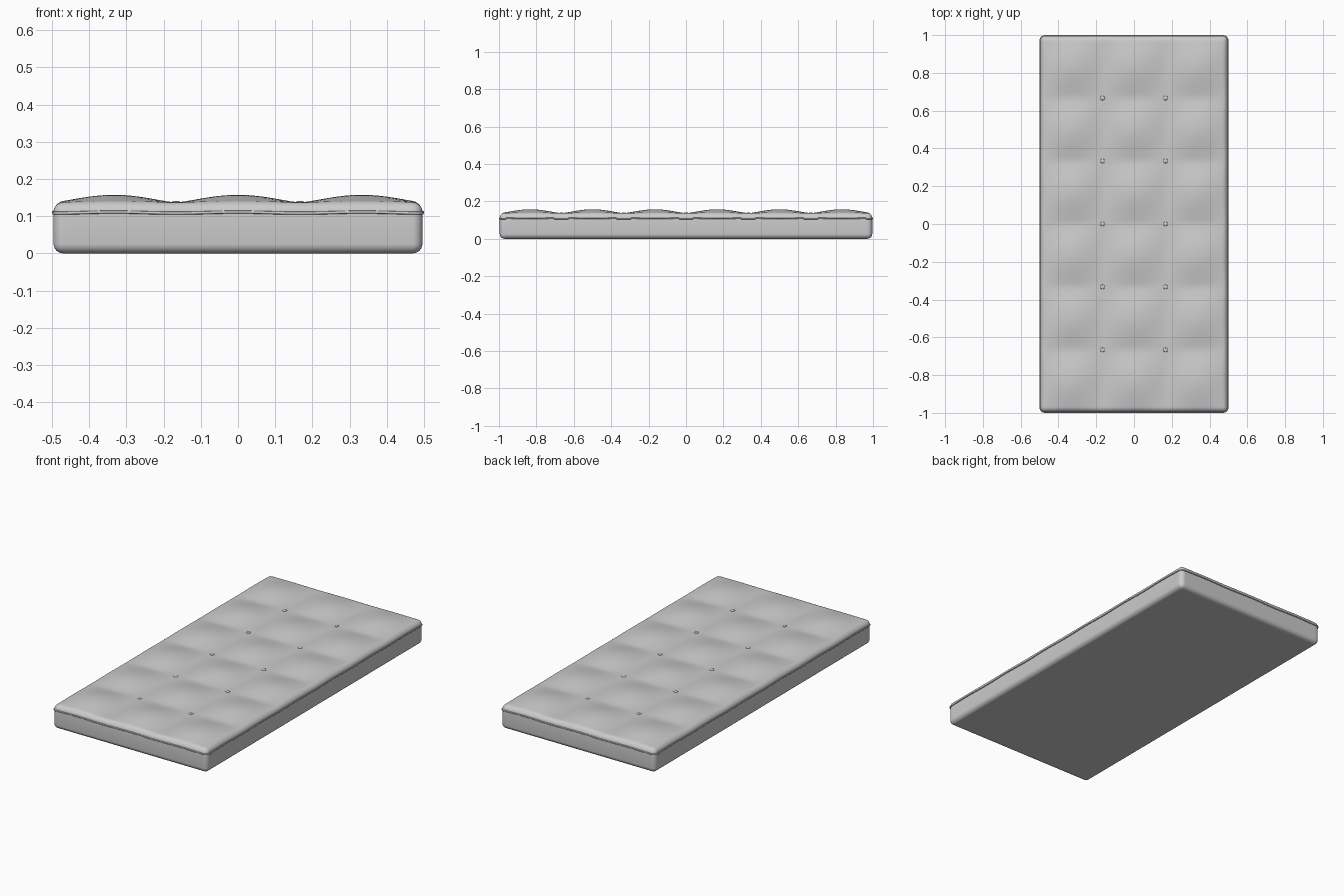
import bpy, bmesh, math
from mathutils import Vector

if "Cube" in bpy.data.objects:
    bpy.data.objects.remove(bpy.data.objects["Cube"])

HX, HY, TOP = 0.496, 0.996, 0.137
CELL = 1 / 3


def tuft(x, y):
    sx = abs(math.cos(math.pi * x / CELL)) if abs(x) < 0.5 else 0
    sy = abs(math.sin(math.pi * y / CELL)) if abs(y) < 1 else 0
    return 0.0205 * (sx * sy) ** 1.3


def finish(bm, name):
    me = bpy.data.meshes.new(name)
    bm.to_mesh(me)
    bm.free()
    ob = bpy.data.objects.new(name, me)
    bpy.context.collection.objects.link(ob)
    for p in me.polygons:
        p.use_smooth = True
    return ob


# Mattress body: rounded box, sliced into a grid, top puffed between the tufts
bm = bmesh.new()
bmesh.ops.create_cube(bm, size=1)
for v in bm.verts:
    v.co = Vector((v.co.x * 2 * HX, v.co.y * 2 * HY, (v.co.z + 0.5) * TOP))
bmesh.ops.bevel(bm, geom=bm.edges[:], offset=0.026, segments=6,
                profile=0.5, affect='EDGES')


def slice_axis(axis, half, count):
    no = Vector((axis == 0, axis == 1, 0))
    for i in range(1, count):
        co = no * (-half + 2 * half * i / count)
        bmesh.ops.bisect_plane(bm, geom=bm.verts[:] + bm.edges[:] + bm.faces[:],
                               plane_co=co, plane_no=no, dist=1e-5)


slice_axis(0, 0.5, 48)
slice_axis(1, 1.0, 96)
for v in bm.verts:
    if v.co.z > 0.112:
        w = min(1, (v.co.z - 0.112) / (TOP - 0.112))
        v.co.z += w * tuft(v.co.x, v.co.y)
finish(bm, "mattress_body")

# Piping: slightly wavy cord around the upper seam
R = 0.024
pts = []
corners = [(1, 1, 0), (-1, 1, 90), (-1, -1, 180), (1, -1, 270)]
for k, (cx, cy, a0) in enumerate(corners):
    for i in range(7):
        a = math.radians(a0 + 15 * i)
        pts.append((cx * (HX - R) + R * math.cos(a), cy * (HY - R) + R * math.sin(a)))
    nx, ny, a1 = corners[(k + 1) % 4]
    a = math.radians(a1)
    end = (nx * (HX - R) + R * math.cos(a), ny * (HY - R) + R * math.sin(a))
    start = pts[-1]
    n = 36 if k % 2 == 0 else 72
    for i in range(1, n):
        t = i / n
        pts.append((start[0] + (end[0] - start[0]) * t, start[1] + (end[1] - start[1]) * t))

cu = bpy.data.curves.new("piping", 'CURVE')
cu.dimensions = '3D'
cu.bevel_depth = 0.004
cu.bevel_resolution = 2
sp = cu.splines.new('POLY')
sp.points.add(len(pts) - 1)
for p, (x, y) in zip(sp.points, pts):
    along_x = abs(y) > HY - R
    c = math.cos(2 * math.pi * x / CELL) if along_x else -math.cos(2 * math.pi * y / CELL)
    p.co = (x, y, 0.1095 + 0.0015 * c, 1)
sp.use_cyclic_u = True
sp.use_smooth = True
bpy.context.collection.objects.link(bpy.data.objects.new("piping", cu))

# Tuft buttons: flattened domes in the hollows
for ix in (-1, 1):
    for iy in range(-2, 3):
        bm = bmesh.new()
        bmesh.ops.create_uvsphere(bm, u_segments=16, v_segments=8, radius=0.012)
        for v in bm.verts:
            v.co = Vector((v.co.x + ix * CELL / 2, v.co.y + iy * CELL, v.co.z * 0.35 + TOP))
        finish(bm, "tuft_button")
